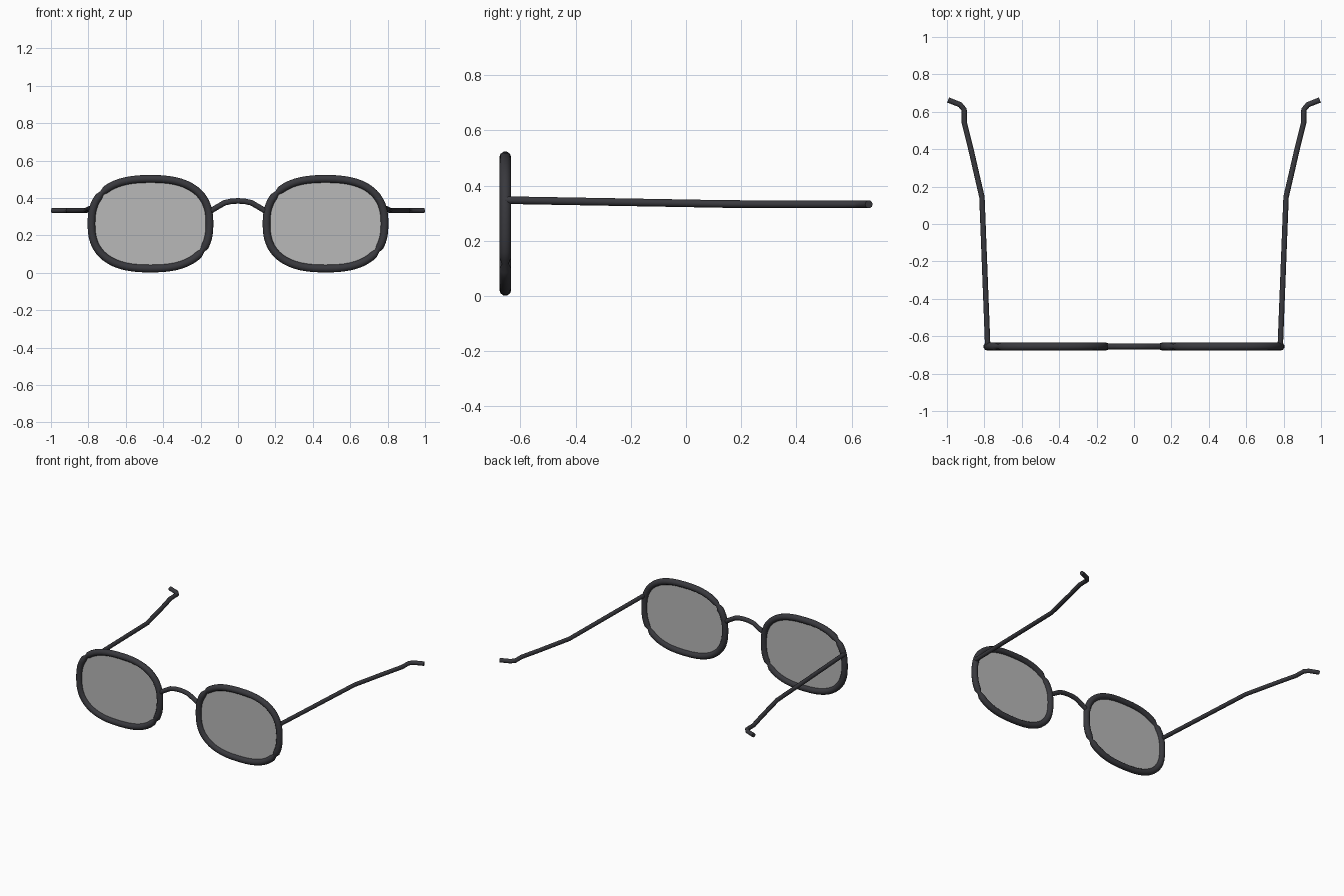
import bpy
import math

cube = bpy.data.objects.get("Cube")
if cube:
    bpy.data.objects.remove(cube, do_unlink=True)

FRONT_Y = -0.655
RIM_X, RIM_Z = 0.468, 0.262        # rim centre
HALF_W, HALF_H = 0.316, 0.24       # rim centreline half sizes
RIM_R = 0.0215


def material(name, color):
    mat = bpy.data.materials.new(name)
    mat.use_nodes = True
    mat.diffuse_color = color
    mat.node_tree.nodes["Principled BSDF"].inputs["Base Color"].default_value = color
    return mat


FRAME = material("dark frame", (0.04, 0.04, 0.047, 1))
GLASS = material("grey lens", (0.48, 0.48, 0.48, 1))


def tube(name, points, radius, cyclic=False, scales=None):
    """Round tube swept along a path, turned into a smooth mesh."""
    curve = bpy.data.curves.new(name, "CURVE")
    curve.dimensions = "3D"
    curve.bevel_depth = radius
    curve.bevel_resolution = 3
    curve.use_fill_caps = True
    spline = curve.splines.new("POLY")
    spline.points.add(len(points) - 1)
    for i, p in enumerate(points):
        spline.points[i].co = (*p, 1)
        spline.points[i].radius = scales[i] if scales else 1
    spline.use_cyclic_u = cyclic
    obj = bpy.data.objects.new(name, curve)
    bpy.context.collection.objects.link(obj)
    bpy.ops.object.select_all(action="DESELECT")
    obj.select_set(True)
    bpy.context.view_layer.objects.active = obj
    bpy.ops.object.convert(target="MESH")
    obj = bpy.context.object
    obj.name = name
    obj.data.materials.clear()
    obj.data.materials.append(FRAME)
    bpy.ops.object.shade_smooth_by_angle(angle=math.radians(50))
    return obj


def outline(cx, count=56, power=2.5):
    """Rounded-square loop in the front plane."""
    pts = []
    for i in range(count):
        a = 2 * math.pi * i / count
        c, s = math.cos(a), math.sin(a)
        x = math.copysign(abs(c) ** (2 / power), c)
        z = math.copysign(abs(s) ** (2 / power), s)
        pts.append((cx + HALF_W * x, FRONT_Y, RIM_Z + HALF_H * z))
    return pts


for side, sign in (("left", 1), ("right", -1)):
    cx = sign * RIM_X
    loop = outline(cx)

    # Rim, pinched at the two joints where its halves meet
    joints = [(cx - 0.268, FRONT_Y, RIM_Z + 0.155), (cx + 0.285, FRONT_Y, RIM_Z - 0.135)]
    scales = [1.0] * len(loop)
    for joint in joints:
        nearest = min(range(len(loop)), key=lambda i: math.dist(loop[i], joint))
        scales[nearest] = 0.6
    tube(side + "_rim", loop, RIM_R, True, scales)

    # Flat lens filling the rim
    mesh = bpy.data.meshes.new(side + "_lens")
    mesh.from_pydata(loop, [], [tuple(range(len(loop)))])
    mesh.materials.append(GLASS)
    bpy.context.collection.objects.link(bpy.data.objects.new(side + "_lens", mesh))

    # Temple arm with outward curled tip
    path = [(0.782, FRONT_Y, 0.347), (0.813, 0.144, 0.333), (0.872, 0.4, 0.332),
            (0.907, 0.54, 0.332), (0.908, 0.612, 0.332), (0.93, 0.638, 0.332),
            (0.994, 0.663, 0.332)]
    tube(side + "_temple", [(sign * x, y, z) for x, y, z in path], 0.0145)

# Arched nose bridge
half = [(0.15, 0.328), (0.125, 0.343), (0.072, 0.374), (0.035, 0.382)]
arch = [(-x, z) for x, z in half] + [(0, 0.384)] + half[::-1]
tube("bridge", [(x, FRONT_Y, z) for x, z in arch], 0.0155)
